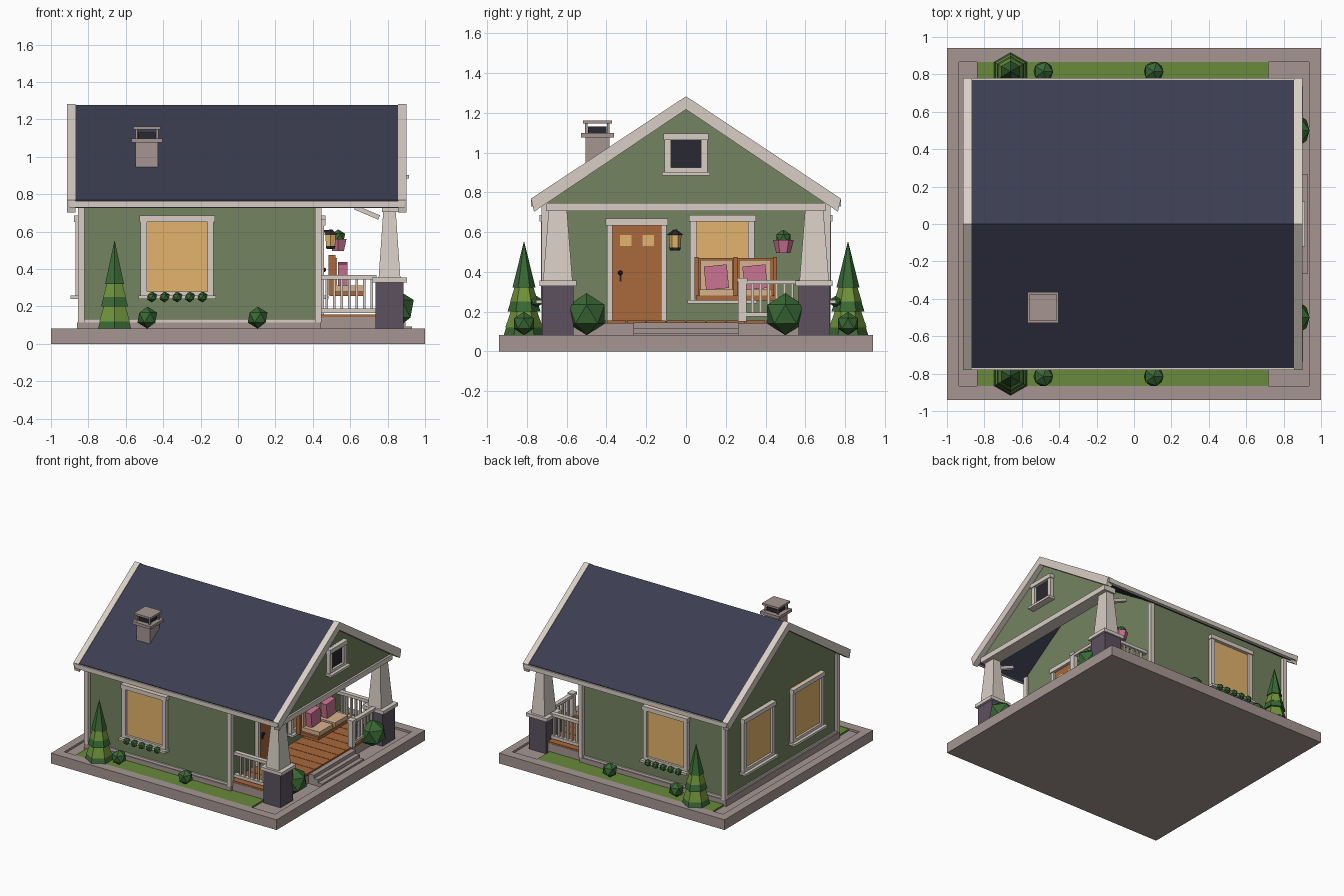
import bpy, bmesh, math
from mathutils import Matrix, Vector

if "Cube" in bpy.data.objects:
    bpy.data.objects.remove(bpy.data.objects["Cube"])

def mat(name, r, g, b):
    m = bpy.data.materials.new(name)
    m.diffuse_color = [(c / 255) ** 2.2 for c in (r, g, b)] + [1]
    m.use_nodes = True
    m.node_tree.nodes["Principled BSDF"].inputs["Base Color"].default_value = m.diffuse_color
    return m

GREEN = mat("wall green", 116, 130, 96)
ROOF = mat("slate", 62, 64, 82)
TRIM = mat("cream", 216, 206, 196)
STONE = mat("stone", 164, 149, 144)
PIER = mat("dark stone", 92, 82, 96)
WOOD = mat("wood", 168, 104, 62)
GLOW = mat("lit glass", 226, 178, 108)
DARK = mat("dark", 46, 44, 52)
PINK = mat("pink", 200, 115, 145)
BEIGE = mat("beige", 216, 178, 140)
GRASS = mat("grass", 104, 136, 62)
LEAF = mat("leaf", 60, 104, 56)
LIME = mat("light leaf", 112, 146, 62)

def finish(name, bm, m):
    bmesh.ops.recalc_face_normals(bm, faces=bm.faces)
    me = bpy.data.meshes.new(name)
    bm.to_mesh(me)
    bm.free()
    me.materials.append(m)
    ob = bpy.data.objects.new(name, me)
    bpy.context.collection.objects.link(ob)
    return ob

def box(name, x, y, z, m, taper=(1, 1), rot=None):
    """Box from three (min, max) ranges; taper scales the top face."""
    bm = bmesh.new()
    bmesh.ops.create_cube(bm, size=1)
    for v in bm.verts:
        if v.co.z > 0:
            v.co.x *= taper[0]
            v.co.y *= taper[1]
        v.co = Vector((v.co.x * (x[1] - x[0]), v.co.y * (y[1] - y[0]), v.co.z * (z[1] - z[0])))
        if rot:
            v.co = Matrix.Rotation(rot[0], 3, rot[1]) @ v.co
        v.co += Vector((sum(x) / 2, sum(y) / 2, sum(z) / 2))
    return finish(name, bm, m)

def extrude_x(name, profile, x0, x1, m):
    """Prism along x from a (y, z) outline."""
    bm = bmesh.new()
    f = bm.faces.new([bm.verts.new((x0, y, z)) for y, z in profile])
    r = bmesh.ops.extrude_face_region(bm, geom=[f])
    for v in r["geom"]:
        if isinstance(v, bmesh.types.BMVert):
            v.co.x = x1
    return finish(name, bm, m)

def ball(name, x, y, z, r, m=LEAF):
    bm = bmesh.new()
    bmesh.ops.create_icosphere(bm, subdivisions=1, radius=r, matrix=Matrix.Translation((x, y, z)))
    return finish(name, bm, m)

def cone(name, x, y, z0, z1, r0, r1, n, m):
    bm = bmesh.new()
    bmesh.ops.create_cone(bm, cap_ends=True, segments=n, radius1=r0, radius2=r1, depth=z1 - z0,
                          matrix=Matrix.Translation((x, y, (z0 + z1) / 2)))
    return finish(name, bm, m)

def panel(name, axis, plane, u, z, d, m):
    """Box on a wall: d is the depth range outward from the plane."""
    s = 1 if plane > 0 else -1
    n = sorted((plane + s * d[0], plane + s * d[1]))
    return box(name, n, u, z, m) if axis == "x" else box(name, u, n, z, m)

def window(name, axis, plane, c, w, z0, z1, glass=GLOW, t=0.033):
    a, b = c - w / 2, c + w / 2
    panel(name + "_glass", axis, plane, (a + t, b - t), (z0, z1), (-0.01, 0.012), glass)
    for u in ((a, a + t), (b - t, b)):
        panel(name + "_jamb", axis, plane, u, (z0, z1), (-0.01, 0.03), TRIM)
    panel(name + "_head", axis, plane, (a - 0.006, b + 0.006), (z1 - t, z1), (-0.01, 0.038), TRIM)
    panel(name + "_rail", axis, plane, (a + t, b - t), (z0, z0 + 0.025), (-0.01, 0.03), TRIM)
    panel(name + "_sill", axis, plane, (a - 0.012, b + 0.012), (z0 - 0.015, z0 + 0.003), (-0.01, 0.055), TRIM)

# Base with raised rim, foundation, lawn
box("base", (-1, 1), (-0.94, 0.94), (0, 0.065), STONE)
for s in (-1, 1):
    box("rim_side", (-1, 1), sorted((s * 0.865, s * 0.94)), (0.06, 0.082), STONE)
    box("rim_end", sorted((s * 0.935, s)), (-0.865, 0.865), (0.06, 0.082), STONE)
    box("lawn", (-0.84, 0.72), sorted((s * 0.7, s * 0.865)), (0.06, 0.078), GRASS)
box("foundation", (-0.86, 0.44), (-0.72, 0.72), (0.06, 0.115), STONE)
box("porch_foundation", (0.43, 0.81), (-0.7, 0.7), (0.06, 0.143), STONE)

# House body and front gable
def roof_z(y, top):
    return top - 0.66 * abs(y)
tri = [(0.7, roof_z(0.7, 1.225)), (0, 1.225), (-0.7, roof_z(0.7, 1.225))]
extrude_x("house_walls", [(-0.7, 0.115), (0.7, 0.115)] + tri, -0.84, 0.43, GREEN)
extrude_x("front_gable", [(-0.7, 0.74), (0.7, 0.74)] + tri, 0.82, 0.86, GREEN)
for s in (-1, 1):
    box("skirting", (-0.85, 0.44), sorted((s * 0.69, s * 0.712)), (0.115, 0.132), TRIM)
    for x in ((-0.855, -0.82), (0.412, 0.446)):
        box("corner_trim", x, sorted((s * 0.69, s * 0.727)), (0.115, 0.745), TRIM)
box("skirting_back", (-0.85, -0.83), (-0.7, 0.7), (0.115, 0.132), TRIM)

# Roof slopes, bargeboards, eave boards
def chevron(top, t, e):
    o = [(-e, roof_z(e, top)), (0, top), (e, roof_z(e, top))]
    return o + [(y * 0.98, z - t) for y, z in reversed(o)]
extrude_x("roof", chevron(1.278, 0.045, 0.77), -0.87, 0.858, ROOF)
extrude_x("bargeboard_back", chevron(1.283, 0.066, 0.78), -0.915, -0.868, TRIM)
extrude_x("bargeboard_front", chevron(1.283, 0.066, 0.78), 0.856, 0.902, TRIM)
for s in (-1, 1):
    box("eave_board", (-0.9, 0.89), sorted((s * 0.755, s * 0.78)), (0.728, 0.764), TRIM)

# Chimney
cx, cy = -0.487, -0.446
def stack(name, h, z, m):
    box(name, (cx - h, cx + h), (cy - h, cy + h), z, m)
stack("chimney", 0.06, (0.88, 1.08), STONE)
stack("chimney_collar", 0.083, (1.075, 1.098), STONE)
stack("chimney_flue", 0.047, (1.098, 1.13), DARK)
stack("chimney_cap", 0.073, (1.146, 1.162), STONE)
for i in (-1, 1):
    for j in (-1, 1):
        x, y = cx + i * 0.055, cy + j * 0.055
        box("chimney_post", (x - 0.006, x + 0.006), (y - 0.006, y + 0.006), (1.095, 1.15), STONE)

# Windows
for s in (-1, 1):
    window("side_window", "y", s * 0.7, -0.325, 0.39, 0.255, 0.685)
    window("back_window", "x", -0.84, s * 0.31, 0.39, 0.255, 0.685)
window("porch_window", "x", 0.43, 0.183, 0.325, 0.255, 0.685)
window("gable_window", "x", 0.86, 0, 0.215, 0.9, 1.097, DARK)

# Door
panel("door", "x", 0.43, (-0.37, -0.125), (0.15, 0.635), (-0.01, 0.015), WOOD)
for u in ((-0.398, -0.37), (-0.125, -0.097)):
    panel("door_jamb", "x", 0.43, u, (0.15, 0.64), (-0.01, 0.03), TRIM)
panel("door_head", "x", 0.43, (-0.404, -0.09), (0.633, 0.667), (-0.01, 0.038), TRIM)
for c in (-0.303, -0.19):
    panel("door_light", "x", 0.43, (c - 0.028, c + 0.028), (0.53, 0.585), (0, 0.02), GLOW)
panel("door_plate", "x", 0.43, (-0.335, -0.325), (0.35, 0.4), (0, 0.022), DARK)
ball("door_knob", 0.46, -0.33, 0.395, 0.013, DARK)

# Wall lantern
cone("lantern_glass", 0.495, -0.055, 0.52, 0.585, 0.028, 0.032, 6, GLOW)
cone("lantern_cap", 0.495, -0.055, 0.585, 0.612, 0.043, 0.008, 6, DARK)
cone("lantern_base", 0.495, -0.055, 0.508, 0.522, 0.025, 0.03, 6, DARK)
box("lantern_bracket", (0.425, 0.5), (-0.063, -0.047), (0.595, 0.608), DARK)

# Porch deck and steps
for i in range(14):
    y = -0.7 + i * 0.1
    box("deck_board", (0.43, 0.82), (y + 0.002, y + 0.098), (0.14, 0.156), WOOD)
for x1, z1 in ((0.93, 0.092), (0.895, 0.118), (0.86, 0.144)):
    box("step", (0.8, x1), (-0.265, 0.265), (0.06, z1), STONE)

# Porch columns, beam, braces, side railings
for s in (-1, 1):
    c = s * 0.645
    def post(name, hx, hy, z, m, taper=(1, 1)):
        box(name, (0.81 - hx, 0.81 + hx), (c - hy, c + hy), z, m, taper)
    post("pier", 0.075, 0.08, (0.06, 0.33), PIER)
    post("pier_cap", 0.093, 0.093, (0.328, 0.355), TRIM)
    post("column", 0.058, 0.074, (0.355, 0.73), TRIM, (0.55, 0.6))
    box("brace", (0.62, 0.76), (c - 0.018, c + 0.018), (0.69, 0.715), TRIM, rot=(0.4, "Y"))
    for z in ((0.165, 0.19), (0.343, 0.367)):
        box("side_rail", (0.43, 0.74), (c - 0.018, c + 0.018), z, TRIM)
    for i in range(7):
        x = 0.475 + i * 0.04
        box("side_baluster", (x - 0.007, x + 0.007), (c - 0.007, c + 0.007), (0.18, 0.35), TRIM)
box("beam", (0.77, 0.875), (-0.705, 0.705), (0.705, 0.747), TRIM)

# Front railing on one side of the steps
box("front_post", (0.79, 0.83), (0.262, 0.304), (0.15, 0.355), TRIM)
box("front_post_cap", (0.785, 0.835), (0.257, 0.309), (0.35, 0.37), TRIM)
for z in ((0.175, 0.195), (0.338, 0.36)):
    box("front_rail", (0.793, 0.827), (0.29, 0.57), z, TRIM)
for i in range(6):
    y = 0.335 + i * 0.04
    box("front_baluster", (0.803, 0.817), (y - 0.007, y + 0.007), (0.18, 0.345), TRIM)

# Bench with cushions and pillows
box("bench_seat", (0.49, 0.68), (0.05, 0.455), (0.255, 0.28), WOOD)
box("bench_back", (0.485, 0.505), (0.045, 0.457), (0.26, 0.47), WOOD)
for y in (0.052, 0.25, 0.448):
    box("bench_stile", (0.485, 0.52), (y - 0.01, y + 0.01), (0.26, 0.475), WOOD)
for c in (0.153, 0.347):
    box("seat_cushion", (0.515, 0.675), (c - 0.085, c + 0.085), (0.28, 0.312), BEIGE)
    box("back_cushion", (0.5, 0.53), (c - 0.08, c + 0.08), (0.31, 0.46), BEIGE)
    box("pillow", (0.535, 0.585), (c - 0.058, c + 0.058), (0.313, 0.432), PINK, rot=(0.1, "X"))

# Hanging basket
cone("basket", 0.535, 0.49, 0.495, 0.56, 0.036, 0.052, 6, PINK)
ball("basket_plant", 0.535, 0.49, 0.57, 0.042)

# Garden: trees, shrubs and flower row on both sides
tiers = [(0.08, 0.22, 0.102, 0.06, LEAF), (0.12, 0.25, 0.094, 0.05, LIME), (0.2, 0.34, 0.083, 0.04, LEAF),
         (0.25, 0.36, 0.07, 0.036, LIME), (0.32, 0.555, 0.058, 0.0, LEAF)]
for s in (-1, 1):
    for z0, z1, r0, r1, m in tiers:
        cone("tree_tier", -0.66, s * 0.815, z0, z1, r0, r1, 6, m)
    for x in (-0.485, 0.105):
        ball("shrub", x, s * 0.815, 0.14, 0.059)
    for i in range(5):
        ball("window_plant", -0.46 + i * 0.0675, s * 0.752, 0.25, 0.029)
    ball("porch_bush", 0.845, s * 0.5, 0.187, 0.106)
